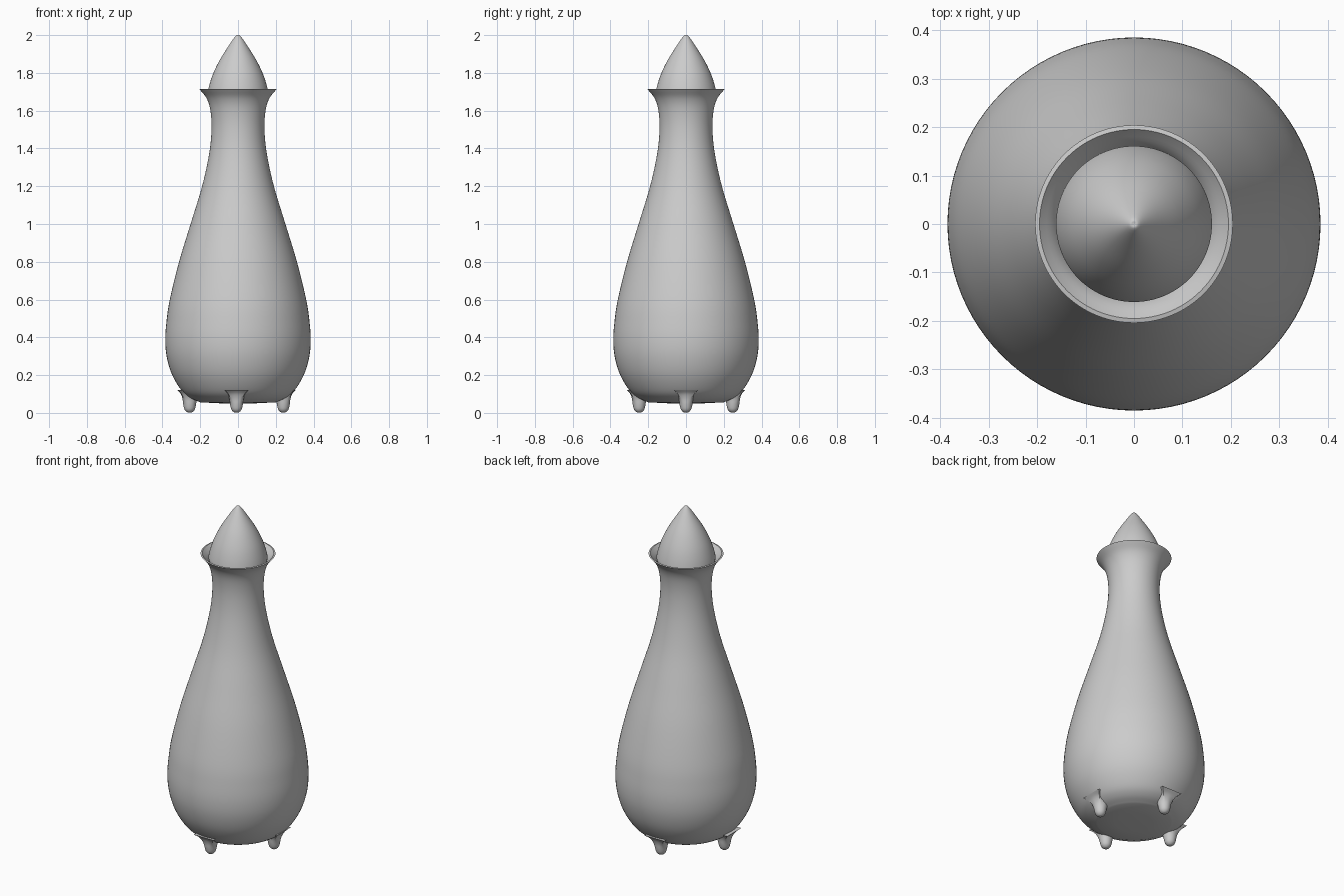
import bpy, bmesh, math
from mathutils import Vector, Matrix

if "Cube" in bpy.data.objects:
    bpy.data.objects.remove(bpy.data.objects["Cube"])


def smooth_profile(pts, steps=5):
    """Catmull-Rom curve through (radius, z) points."""
    p = [Vector(q) for q in pts]
    p = [2 * p[0] - p[1]] + p + [2 * p[-1] - p[-2]]
    out = []
    for i in range(1, len(p) - 2):
        a, b, c, d = p[i - 1:i + 3]
        for s in range(steps):
            t = s / steps
            out.append(0.5 * (2 * b + (c - a) * t + (2 * a - 5 * b + 4 * c - d) * t * t
                              + (3 * b - a - 3 * c + d) * t ** 3))
    return out + [p[-2]]


def finish(bm, name, angle):
    bmesh.ops.remove_doubles(bm, verts=bm.verts, dist=1e-5)
    bmesh.ops.recalc_face_normals(bm, faces=bm.faces)
    mesh = bpy.data.meshes.new(name)
    bm.to_mesh(mesh)
    bm.free()
    ob = bpy.data.objects.new(name, mesh)
    bpy.context.collection.objects.link(ob)
    bpy.ops.object.select_all(action='DESELECT')
    bpy.context.view_layer.objects.active = ob
    ob.select_set(True)
    bpy.ops.object.shade_smooth_by_angle(angle=math.radians(angle))
    return ob


def loft(bm, rings):
    rows = [[bm.verts.new(v) for v in r] for r in rings]
    n = len(rows[0])
    for a, b in zip(rows, rows[1:]):
        for i in range(n):
            j = (i + 1) % n
            bm.faces.new((a[i], a[j], b[j], b[i]))
    return rows


def lathe(name, profile, n=96, angle=40):
    bm = bmesh.new()
    loft(bm, [[(max(r, 0) * math.cos(2 * math.pi * i / n),
                max(r, 0) * math.sin(2 * math.pi * i / n), z) for i in range(n)]
              for r, z in profile])
    return finish(bm, name, angle)


# Bottle: base, pear-shaped outer wall, flared lip and inner neck wall
base = [Vector((0, 0.05)), Vector((0.1, 0.051))]
outer = smooth_profile([(0.2, 0.056), (0.255, 0.08), (0.30, 0.12), (0.348, 0.2), (0.376, 0.29),
                        (0.385, 0.38), (0.379, 0.48), (0.361, 0.6), (0.312, 0.8), (0.251, 1.0),
                        (0.190, 1.2), (0.153, 1.37), (0.140, 1.5), (0.146, 1.6),
                        (0.166, 1.665), (0.204, 1.714)])
inner = smooth_profile([(0.195, 1.716), (0.160, 1.672), (0.136, 1.6), (0.130, 1.5)])
lathe("bottle_body", base + outer + inner + [Vector((0, 1.5))])

# Pointed stopper seated in the neck
stopper = smooth_profile([(0, 2.0), (0.014, 1.994), (0.055, 1.935), (0.100, 1.862),
                          (0.136, 1.785), (0.158, 1.71), (0.158, 1.675), (0.132, 1.6)])
lathe("stopper", stopper + [Vector((0, 1.6))])

# Four feet: square flared top blending into a round rounded peg
foot_profile = smooth_profile([(0.066, 0.122), (0.048, 0.102), (0.038, 0.075), (0.034, 0.045),
                               (0.027, 0.018), (0.014, 0.004), (0, 0.001)], 4)


def make_foot(name, angle, dist):
    bm = bmesh.new()
    n, rings = 32, []
    for r, z in foot_profile:
        r = max(r, 0)
        square = max(0, min(1, (z - 0.05) / 0.07))
        ring = []
        for i in range(n):
            a = 2 * math.pi * i / n
            c, s = math.cos(a), math.sin(a)
            k = r * (1 - square + square / max(abs(c), abs(s)))
            ring.append((k * c, k * s, z))
        rings.append(ring)
    rows = loft(bm, rings)
    bm.faces.new(rows[0])
    bmesh.ops.transform(bm, verts=bm.verts,
                        matrix=Matrix.Rotation(angle, 4, 'Z') @ Matrix.Translation((dist, 0, 0)))
    bmesh.ops.translate(bm, verts=bm.verts, vec=(-0.008, 0, 0))
    return finish(bm, name, 50)


for k, side in enumerate(("right", "back", "left", "front")):
    make_foot(side + "_foot", k * math.pi / 2, 0.248)
